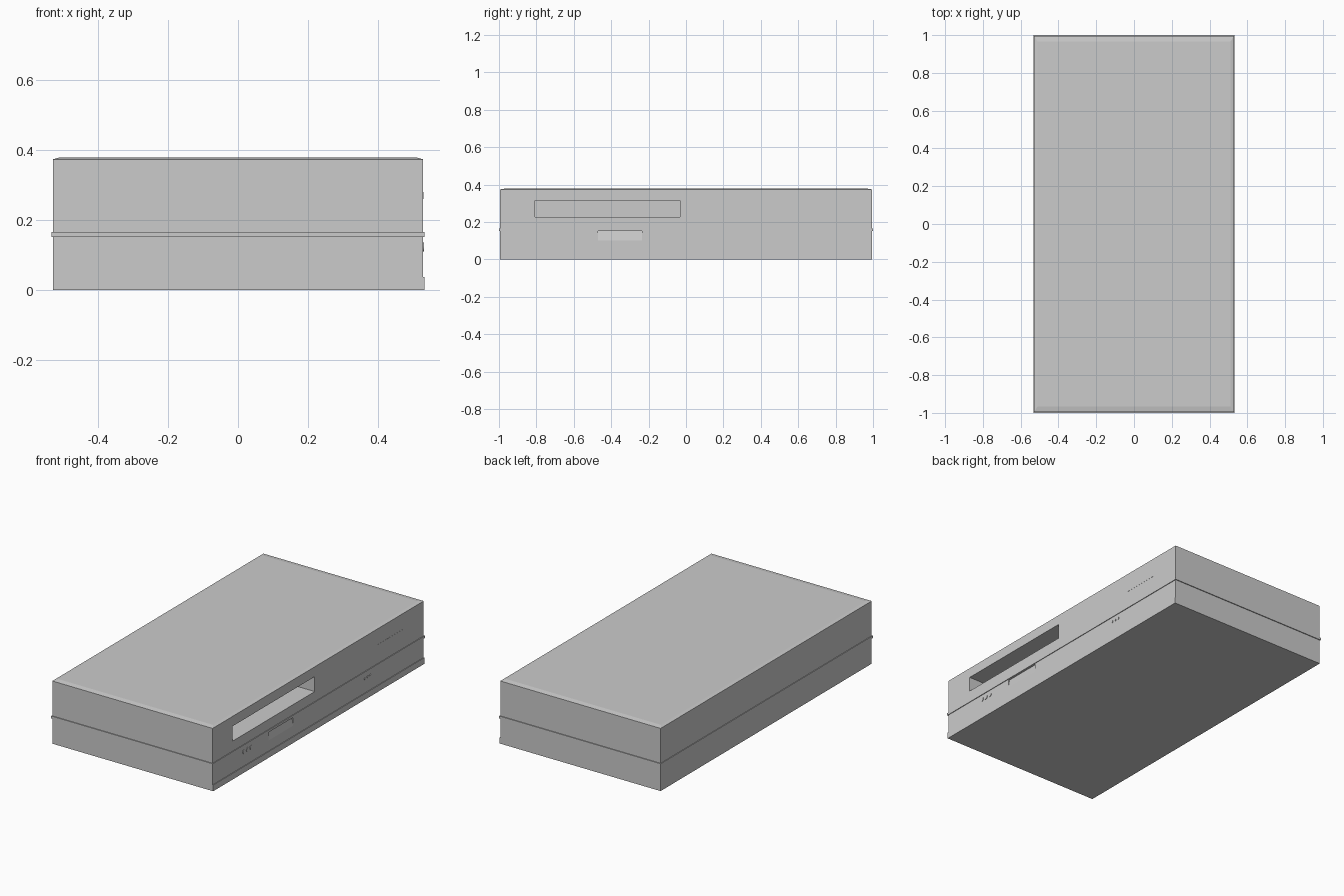
import bpy, bmesh, math

if "Cube" in bpy.data.objects:
    bpy.data.objects.remove(bpy.data.objects["Cube"])

def make_object(name, bm):
    bmesh.ops.recalc_face_normals(bm, faces=bm.faces)
    mesh = bpy.data.meshes.new(name)
    bm.to_mesh(mesh)
    bm.free()
    obj = bpy.data.objects.new(name, mesh)
    bpy.context.collection.objects.link(obj)
    return obj

def loft(name, rings):
    """Capped stack of rectangles, each given as (half_x, half_y, z)."""
    bm = bmesh.new()
    loops = [[bm.verts.new((sx * hx, sy * hy, z))
              for sx, sy in ((-1, -1), (1, -1), (1, 1), (-1, 1))] for hx, hy, z in rings]
    for a, b in zip(loops, loops[1:]):
        for i in range(4):
            j = (i + 1) % 4
            bm.faces.new((a[i], a[j], b[j], b[i]))
    bm.faces.new(loops[0])
    bm.faces.new(loops[-1])
    return make_object(name, bm)

def extrude_y(name, profile, y0, y1):
    """Extrude an (x, z) profile along y."""
    bm = bmesh.new()
    face = bm.faces.new([bm.verts.new((x, y0, z)) for x, z in profile])
    new = bmesh.ops.extrude_face_region(bm, geom=[face])["geom"]
    bmesh.ops.translate(bm, vec=(0, y1 - y0, 0),
                        verts=[v for v in new if isinstance(v, bmesh.types.BMVert)])
    return make_object(name, bm)

def box(name, x, y, z):
    return extrude_y(name, [(x[0], z[0]), (x[1], z[0]), (x[1], z[1]), (x[0], z[1])], *y)

def cut(target, cutter):
    mod = target.modifiers.new(cutter.name, "BOOLEAN")
    mod.operation, mod.solver, mod.object = "DIFFERENCE", "EXACT", cutter
    cutter.hide_render = True
    cutter.hide_set(True)
    bpy.context.view_layer.objects.active = target
    bpy.ops.object.modifier_apply(modifier=mod.name)
    bpy.data.objects.remove(cutter)

SIDE = 0.529

# Main case with a shallow chamfer around the top
case = loft("case", [(SIDE, 0.995, 0), (SIDE, 0.995, 0.374), (0.51, 0.965, 0.379)])

# Long disc slot and sloped finger recess in the right side
cut(case, box("slot_cutter", (0.33, 0.6), (-0.808, -0.032), (0.226, 0.315)))
cut(case, extrude_y("recess_cutter",
                    [(SIDE + 0.001, 0.095), (SIDE + 0.001, 0.152), (SIDE - 0.01, 0.152)],
                    -0.47, -0.235))

# Trim band around the waist: four mitred-looking rails
for s, side in ((-1, "left"), (1, "right")):
    box("band_" + side, sorted((s * 0.52, s * 0.533)), (-1, 1), (0.152, 0.166))
for s, side in ((-1, "front"), (1, "back")):
    box("band_" + side, (-0.52, 0.52), sorted((s * 0.98, s * 1.0)), (0.152, 0.166))

# Foot strip along the right side
box("foot_strip", (0.52, 0.533), (-0.995, 0.995), (0, 0.037))

# Thin badge plate
box("badge_plate", (0.52, SIDE + 0.0008), (0.56, 0.81), (0.26, 0.28))

# Two groups of three small round sockets and lamps
def studs(name, y, step, radius):
    for i in (-1, 0, 1):
        bpy.ops.mesh.primitive_cylinder_add(
            vertices=16, radius=radius, depth=0.012,
            location=(SIDE - 0.003, y + i * step, 0.123), rotation=(0, math.pi / 2, 0))
        bpy.context.object.name = f"{name}_{i + 2}"
        bpy.ops.object.shade_smooth_by_angle()

studs("socket", -0.665, 0.034, 0.013)
studs("lamp", 0.467, 0.026, 0.007)
